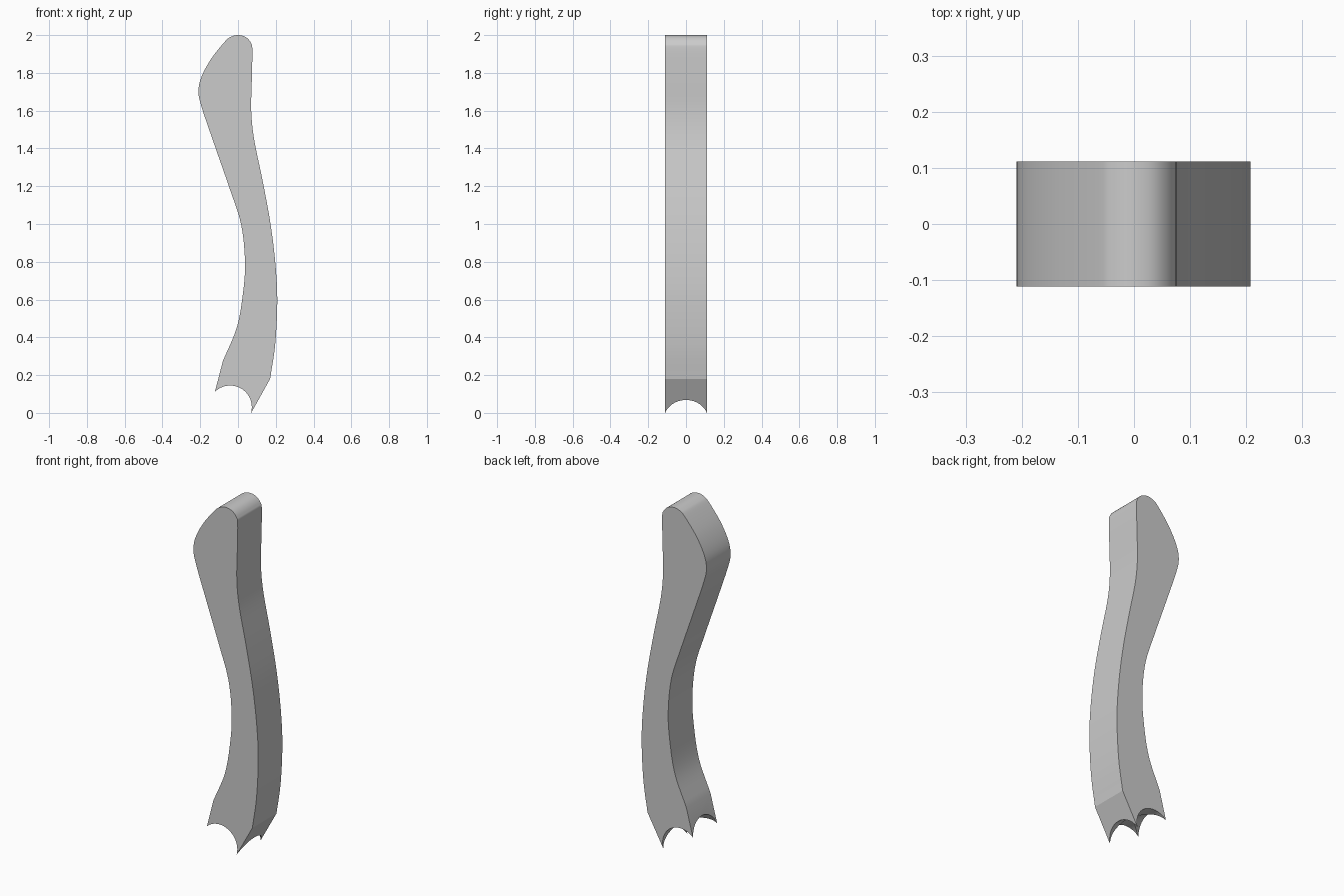
import bpy
import bmesh
import math
from mathutils import Vector, Matrix

if "Cube" in bpy.data.objects:
    bpy.data.objects.remove(bpy.data.objects["Cube"])

HALF = 0.111  # half the thickness of the leg

grey = bpy.data.materials.new("plain grey")
grey.use_nodes = True
grey.diffuse_color = (0.6, 0.6, 0.6, 1)
grey.node_tree.nodes["Principled BSDF"].inputs["Base Color"].default_value = (0.6, 0.6, 0.6, 1)


def smooth_path(points, steps=6):
    """Catmull-Rom curve through the points, as (x, z) vectors."""
    pts = [Vector(p) for p in points]
    pts = [2 * pts[0] - pts[1]] + pts + [2 * pts[-1] - pts[-2]]
    path = []
    for a, b, c, d in zip(pts, pts[1:], pts[2:], pts[3:]):
        for i in range(steps):
            t = i / steps
            path.append(0.5 * (2 * b + (c - a) * t + (2 * a - 5 * b + 4 * c - d) * t * t
                               + (3 * b - a - 3 * c + d) * t ** 3))
    return path + [pts[-2]]


def foot_cutter(name, centre, axis, radius):
    """Hidden cylinder lying along the axis."""
    bm = bmesh.new()
    bmesh.ops.create_cone(bm, cap_ends=True, segments=96, radius1=radius, radius2=radius, depth=1)
    mesh = bpy.data.meshes.new(name)
    turn = axis.to_track_quat('Z', 'Y').to_matrix().to_4x4()
    bm.transform(Matrix.Translation(centre) @ turn)
    bm.to_mesh(mesh)
    bm.free()
    obj = bpy.data.objects.new(name, mesh)
    bpy.context.collection.objects.link(obj)
    obj.hide_render = True
    return obj


# Outline: the curved body runs from the back ankle over the head to the front ankle
toe, heel = Vector((0.07, 0.0)), Vector((-0.122, 0.113))
body = smooth_path([
    (-0.08, 0.275), (-0.007, 0.45), (0.026, 0.63), (0.037, 0.8), (0.016, 1.0),
    (-0.045, 1.19), (-0.125, 1.42), (-0.193, 1.62), (-0.209, 1.70), (-0.195, 1.775),
    (-0.145, 1.87), (-0.07, 1.965), (-0.037, 1.991), (0.0, 2.0), (0.04, 1.99),
    (0.068, 1.96), (0.076, 1.92), (0.073, 1.76), (0.07, 1.6), (0.085, 1.45),
    (0.129, 1.235), (0.169, 1.02), (0.196, 0.81), (0.208, 0.6), (0.197, 0.365), (0.17, 0.18)])
outline = [heel] + body + [toe]

# Leg: the outline extruded through its thickness
bm = bmesh.new()
face = bm.faces.new([bm.verts.new((p.x, -HALF, p.y)) for p in outline])
extruded = bmesh.ops.extrude_face_region(bm, geom=[face])
bmesh.ops.translate(bm, vec=(0, 2 * HALF, 0),
                    verts=[v for v in extruded["geom"] if isinstance(v, bmesh.types.BMVert)])
bmesh.ops.recalc_face_normals(bm, faces=bm.faces)
mesh = bpy.data.meshes.new("leg")
bm.to_mesh(mesh)
bm.free()
mesh.materials.append(grey)
leg = bpy.data.objects.new("leg", mesh)
bpy.context.collection.objects.link(leg)

# Foot: two crossing round channels cut into the slanted sole leave four claws
sole = toe - heel
middle = (toe + heel) / 2
down = Vector((sole.y, -sole.x)).normalized()
for name, axis, half_width, rise in (
        ("cross_channel", Vector((0, 1, 0)), sole.length / 2, 0.084),
        ("long_channel", Vector((sole.x, 0, sole.y)), HALF, 0.078)):
    half_width -= 0.001
    radius = (half_width ** 2 + rise ** 2) / (2 * rise)
    spot = middle + down * (radius - rise)
    cutter = foot_cutter(name, Vector((spot.x, 0, spot.y)), axis, radius)
    cutter.data.materials.append(grey)
    cut = leg.modifiers.new(name, 'BOOLEAN')
    cut.operation = 'DIFFERENCE'
    cut.solver = 'EXACT'
    cut.object = cutter

# Apply the cuts, drop the cutters and shade smooth with sharp rims
bpy.ops.object.select_all(action='DESELECT')
leg.select_set(True)
bpy.context.view_layer.objects.active = leg
for cut in list(leg.modifiers):
    cutter = cut.object
    bpy.ops.object.modifier_apply(modifier=cut.name)
    bpy.data.objects.remove(cutter)
bpy.ops.object.shade_smooth_by_angle(angle=math.radians(20))
